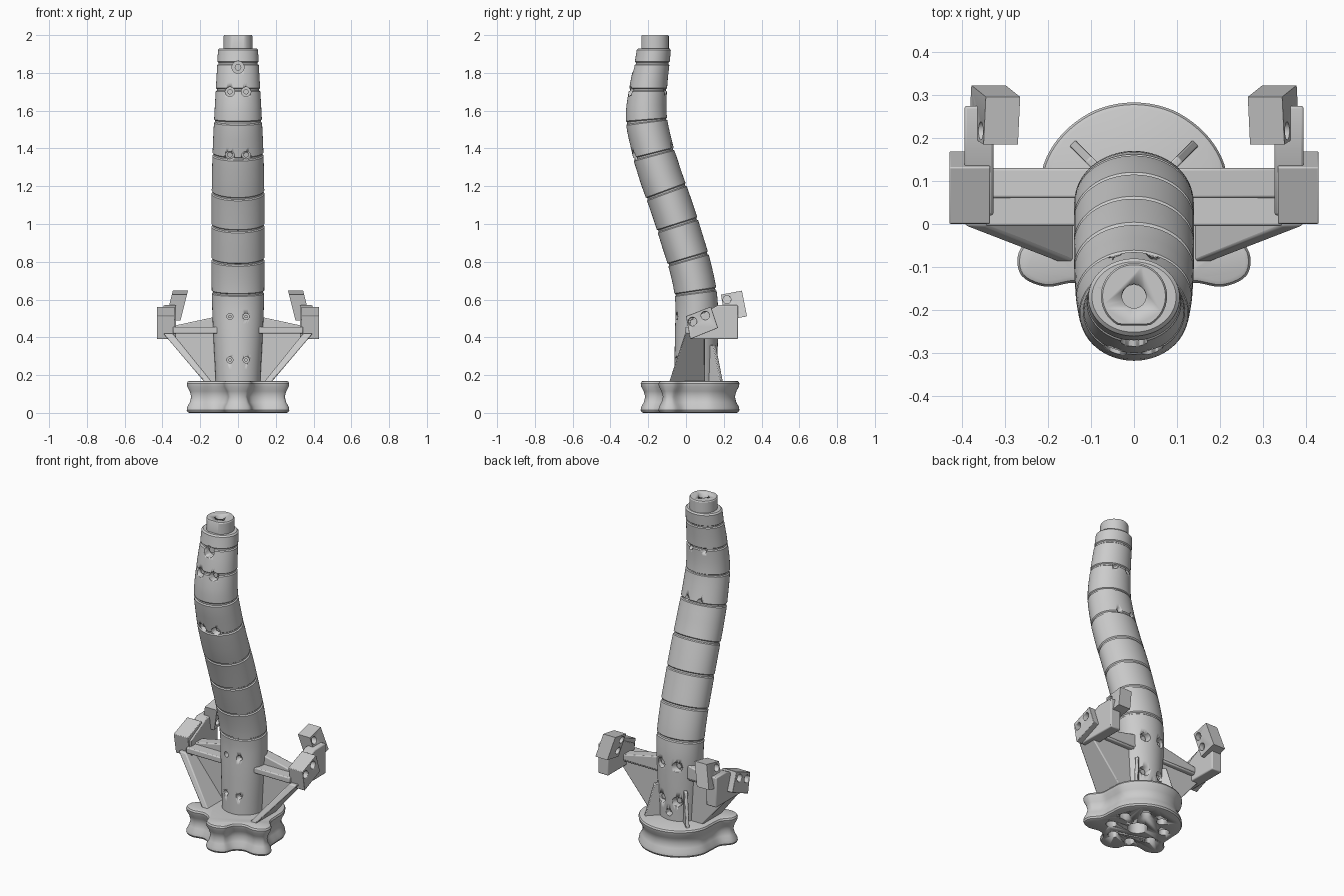
import bpy, bmesh, math
from mathutils import Vector, Matrix

if "Cube" in bpy.data.objects:
    bpy.data.objects.remove(bpy.data.objects["Cube"])


def make(name, bm, smooth=True):
    bmesh.ops.recalc_face_normals(bm, faces=bm.faces)
    me = bpy.data.meshes.new(name)
    bm.to_mesh(me)
    bm.free()
    ob = bpy.data.objects.new(name, me)
    bpy.context.collection.objects.link(ob)
    if smooth:
        select(ob)
        bpy.ops.object.shade_smooth_by_angle(angle=math.radians(30))
    return ob


def select(ob):
    bpy.ops.object.select_all(action='DESELECT')
    ob.select_set(True)
    bpy.context.view_layer.objects.active = ob


def loft(name, rings):
    bm = bmesh.new()
    vs = [[bm.verts.new(p) for p in r] for r in rings]
    n = len(vs[0])
    for a, b in zip(vs, vs[1:]):
        for i in range(n):
            bm.faces.new((a[i], a[(i + 1) % n], b[(i + 1) % n], b[i]))
    bm.faces.new(vs[0][::-1])
    bm.faces.new(vs[-1])
    return make(name, bm)


def prism(name, pts, axis, lo, hi):
    """Extrude a 2D outline along x (pts are y,z) or y (pts are x,z)."""
    def at(p, d):
        return (d, p[0], p[1]) if axis == 'x' else (p[0], d, p[1])
    return loft(name, [[at(p, d) for p in pts] for d in (lo, hi)])


def rod(name, pos, direction, r, length, seg=28):
    bm = bmesh.new()
    rot = Vector((0, 0, 1)).rotation_difference(Vector(direction)).to_matrix().to_4x4()
    bmesh.ops.create_cone(bm, cap_ends=True, segments=seg, radius1=r, radius2=r,
                          depth=length, matrix=Matrix.Translation(pos) @ rot)
    return make(name, bm)


def cut(ob, cutters):
    for c in cutters:
        m = ob.modifiers.new('hole', 'BOOLEAN')
        m.operation, m.solver, m.object = 'DIFFERENCE', 'EXACT', c
        select(ob)
        bpy.ops.object.modifier_apply(modifier=m.name)
        bpy.data.objects.remove(c)


def mirror(ob, bevel=0.006):
    if bevel:
        b = ob.modifiers.new('bevel', 'BEVEL')
        b.width, b.segments = bevel, 2
        b.angle_limit = math.radians(40)
    ob.modifiers.new('mirror', 'MIRROR')
    return ob


def catmull(p0, p1, p2, p3, t):
    return tuple(0.5 * (2 * b + (c - a) * t + (2 * a - 5 * b + 4 * c - d) * t * t
                        + (3 * b - a - 3 * c + d) * t ** 3)
                 for a, b, c, d in zip(p0, p1, p2, p3))


# Curved column: keys are z, y centre, x radius, y radius
KEYS = [(0.15, .05, .118, .112), (0.40, .055, .130, .114), (0.60, .055, .138, .112),
        (0.75, .028, .140, .111), (0.92, -.022, .140, .112), (1.10, -.08, .140, .112),
        (1.30, -.148, .137, .112), (1.42, -.183, .133, .110), (1.56, -.210, .126, .109),
        (1.72, -.200, .117, .100), (1.93, -.170, .106, .090)]


def path(z):
    i = max(k for k in range(len(KEYS) - 1) if KEYS[k][0] <= z or k == 0)
    a, b = KEYS[i], KEYS[i + 1]
    c = catmull(KEYS[max(i - 1, 0)], a, b, KEYS[min(i + 2, len(KEYS) - 1)],
                (z - a[0]) / (b[0] - a[0]))
    return c[1:]


def frame(z):
    y, rx, ry = path(z)
    slope = (path(min(z + .02, 1.93))[0] - path(max(z - .02, .15))[0]) / .04
    slope = min(slope, 0)
    return Vector((0, y, z)), Vector((0, 1, -slope)).normalized(), rx, ry


def ring(z, off=0.0, n=64):
    c, nrm, rx, ry = frame(z)
    return [c + Vector((math.cos(t) * (rx + off), 0, 0)) + nrm * math.sin(t) * (ry + off)
            for t in (2 * math.pi * k / n for k in range(n))]


grooves = [.64, .815, .995, 1.17, 1.37, 1.545, 1.71, 1.85]
levels = [(z + d, o) for z in grooves
          for d, o in ((-.009, 0), (-.004, -.006), (.004, -.006), (.009, 0))]
levels += [(.15 + .04 * k, 0) for k in range(45)
           if all(abs(.15 + .04 * k - g) > .018 for g in grooves) and .15 + .04 * k < 1.9]
levels += [(1.922, 0), (1.93, -.008)]
column = loft('column', [ring(z, o) for z, o in sorted(levels)])

# Screw holes along the column: z, x, radius, side (-1 front, 1 back)
holes = [(1.83, 0, .032, -1), (.215, 0, .02, 1)]
for sx in (-.043, .043):
    holes += [(1.70, sx, .025, -1), (1.385, sx, .025, -1), (.51, sx, .016, -1), (.28, sx, .016, -1),
              (1.70, sx, .014, 1), (1.385, sx, .014, 1), (.50, sx * 1.2, .028, 1), (.29, sx * 1.2, .028, 1)]
cutters = []
for z, x, r, s in holes:
    c, nrm, rx, ry = frame(z)
    p = c + nrm * s * ry + Vector((x, 0, 0))
    cutters.append(rod('cutter', p, nrm, r, .09))
    rod('column_screw', p - nrm * s * .045, nrm, r * .55, .03, 16)
cutters.append(rod('cutter', (0, -.17, 1.93), (0, 0, 1), .028, .1))
cut(column, cutters)

# Top collar with one flat side and a bore
flat = [(.077 * math.cos(t), max(.077 * math.sin(t), -.068))
        for t in (2 * math.pi * k / 48 for k in range(48))]
collar = loft('top_collar', [[(x * s, y * s - .168, z) for x, y in flat]
                             for z, s in ((1.92, 1), (1.994, 1), (2.0, .95))])
cut(collar, [rod('cutter', (0, -.168, 1.98), (0, 0, 1), .028, .2)])

# Lobed base with a concave waist
half = [(.09, .265), (.165, .212), (.21, .14), (.217, .06), (.225, -.01), (.268, -.065),
        (.262, -.12), (.205, -.146), (.135, -.137), (.085, -.165), (.06, -.218)]
ctrl = [(0, .283)] + half + [(0, -.24)] + [(-x, y) for x, y in reversed(half)]
n = len(ctrl)
outline = [Vector(catmull(ctrl[i - 1], ctrl[i], ctrl[(i + 1) % n], ctrl[(i + 2) % n], k / 5))
           for i in range(n) for k in range(5)]
norms = []
for i in range(len(outline)):
    t = (outline[(i + 1) % len(outline)] - outline[i - 1]).normalized()
    norms.append(Vector((t.y, -t.x)))
profile = [(0, .014), (.004, .005), (.014, 0), (.032, .003), (.055, .016), (.085, .024),
           (.115, .016), (.138, .003), (.156, 0), (.166, .005), (.17, .014)]
base = loft('base', [[(p.x + q.x * d, p.y + q.y * d, z) for p, q in zip(outline, norms)]
                     for z, d in profile])
cutters = [rod('cutter', (0, .03, 0), (0, 0, 1), .056, .2)]
for k in range(8):
    a = math.pi / 4 * (k + .5)
    cutters.append(rod('cutter', (.15 * math.cos(a), .03 + .15 * math.sin(a), 0), (0, 0, 1), .03, .2))
cut(base, cutters)

# Side bracket: upright web, shelf, raised sloping rail
mirror(prism('bracket_web', [(.09, .16), (.17, .16), (.35, .40), (.35, .45), (.09, .45)],
             'y', .06, .10))
mirror(prism('bracket_shelf', [(.09, .42), (.345, .42), (.345, .455), (.09, .455)], 'y', -.005, .125))
mirror(prism('bracket_rail', [(.09, .43), (.345, .43), (.345, .46), (.09, .515)], 'y', .06, .13))

# Diagonal strut, wide at the foot and narrow at the top
strut = [[(.135, -.09, .16), (.175, -.09, .16), (.175, .10, .16), (.135, .10, .16)],
         [(.345, -.005, .42), (.395, -.005, .42), (.395, .10, .42), (.345, .10, .42)]]
mirror(loft('diagonal_strut', strut))

# Bracket end blocks with screw holes
mirror(prism('end_plate', [(.02, .39), (.275, .39), (.275, .57), (.17, .57), (.02, .49)], 'x', .327, .395))
outer = prism('outer_block', [(.0, .512), (.132, .563), (.17, .45), (.022, .39)], 'x', .335, .43)
cut(outer, [rod('cutter', (.43, y, z), (1, 0, 0), .022, .1) for y, z in ((.034, .483), (.102, .515))])
mirror(outer)
upper = prism('upper_block', [(.185, .626), (.296, .647), (.323, .512), (.208, .488)], 'x', .265, .345)
cut(upper, [rod('cutter', (x, y, z), (1, 0, 0), .021, .06) for x in (.265, .345)
            for y, z in ((.217, .60), (.23, .535))])
for v in upper.data.vertices:
    v.co.x -= .25 * (v.co.z - .647)
mirror(upper)
for y, z in ((.034, .483), (.102, .515)):
    mirror(rod('block_screw', (.385, y, z), (1, 0, 0), .012, .03, 16), 0)

# Diagonal ribs behind the column
rib = prism('rear_rib', [(-.05, .16), (.085, .16), (.08, .18), (.03, .36), (-.05, .36)], 'y', -.01, .01)
rib.data.transform(Matrix.Translation((.085, .13, 0)) @ Matrix.Rotation(math.radians(45), 4, 'Z'))
mirror(rib, .004)
